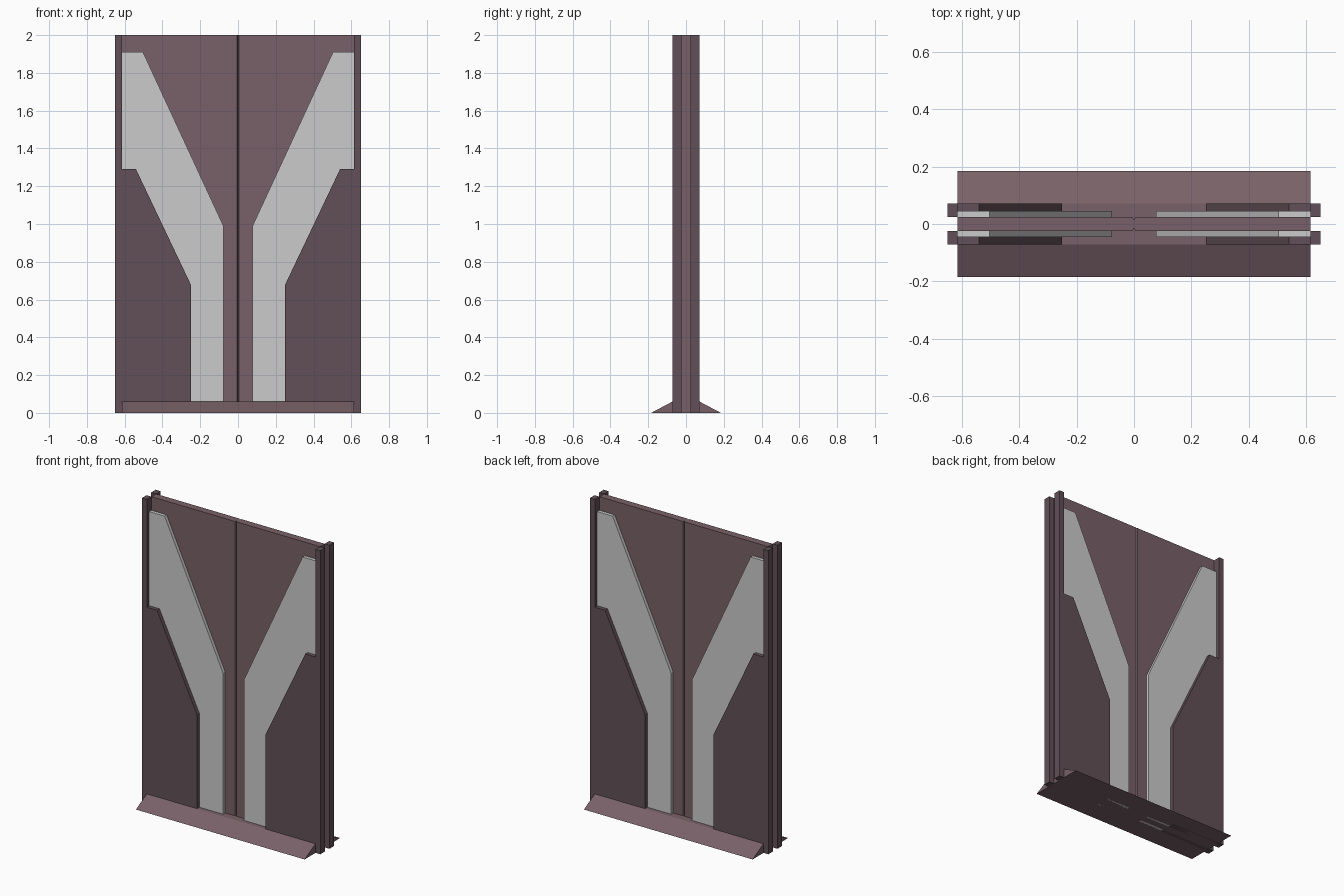
import bpy, bmesh

if "Cube" in bpy.data.objects:
    bpy.data.objects.remove(bpy.data.objects["Cube"])

def material(name, rgb):
    m = bpy.data.materials.new(name)
    m.diffuse_color = (*rgb, 1)
    m.use_nodes = True
    m.node_tree.nodes["Principled BSDF"].inputs["Base Color"].default_value = m.diffuse_color
    return m

plum = material("plum", (0.19, 0.12, 0.14))
dark_plum = material("dark_plum", (0.12, 0.08, 0.095))

def prism(name, profile, axis, lo, hi, mat=None):
    """Extrude a 2D profile along an axis between lo and hi."""
    place = {"x": lambda a, b, t: (t, a, b),
             "y": lambda a, b, t: (a, t, b),
             "z": lambda a, b, t: (a, b, t)}[axis]
    bm = bmesh.new()
    face = bm.faces.new([bm.verts.new(place(a, b, lo)) for a, b in profile])
    ext = bmesh.ops.extrude_face_region(bm, geom=[face])
    verts = [g for g in ext["geom"] if isinstance(g, bmesh.types.BMVert)]
    bmesh.ops.translate(bm, verts=verts, vec=place(0, 0, hi - lo))
    bmesh.ops.recalc_face_normals(bm, faces=bm.faces)
    me = bpy.data.meshes.new(name)
    bm.to_mesh(me)
    bm.free()
    ob = bpy.data.objects.new(name, me)
    bpy.context.collection.objects.link(ob)
    if mat:
        me.materials.append(mat)
    return ob

def mirrored(ob):
    """Repeat a part left/right and front/back."""
    mod = ob.modifiers.new("mirror", "MIRROR")
    mod.use_axis = (True, True, False)
    mod.use_mirror_merge = False

W, CORE, RAIL = 0.615, 0.024, 0.0715

# Core door slab with a V groove down the middle of each face
prism("door_core", [(-W, -CORE), (-0.006, -CORE), (0, -CORE + 0.01), (0.006, -CORE),
                    (W, -CORE), (W, CORE), (0.006, CORE), (0, CORE - 0.01),
                    (-0.006, CORE), (-W, CORE)], "z", 0, 2, plum)

# Upright edge rails
mirrored(prism("edge_rail", [(W, -RAIL), (0.65, -RAIL), (0.65, -CORE), (W, -CORE)],
               "z", 0, 2, dark_plum))

# Raised lower corner panels
mirrored(prism("lower_panel", [(0.25, 0), (W, 0), (W, 1.29), (0.54, 1.29), (0.25, 0.68)],
               "y", -RAIL, -CORE, dark_plum))

# Grey branching trim
mirrored(prism("branch_trim", [(0.077, 0), (0.25, 0), (0.25, 0.68), (0.54, 1.29),
                               (W, 1.29), (W, 1.91), (0.503, 1.91), (0.077, 0.99)],
               "y", -0.046, -CORE))

# Sloped threshold
prism("threshold", [(-0.185, 0), (0.185, 0), (RAIL, 0.06), (-RAIL, 0.06)],
      "x", -W, W, plum)
